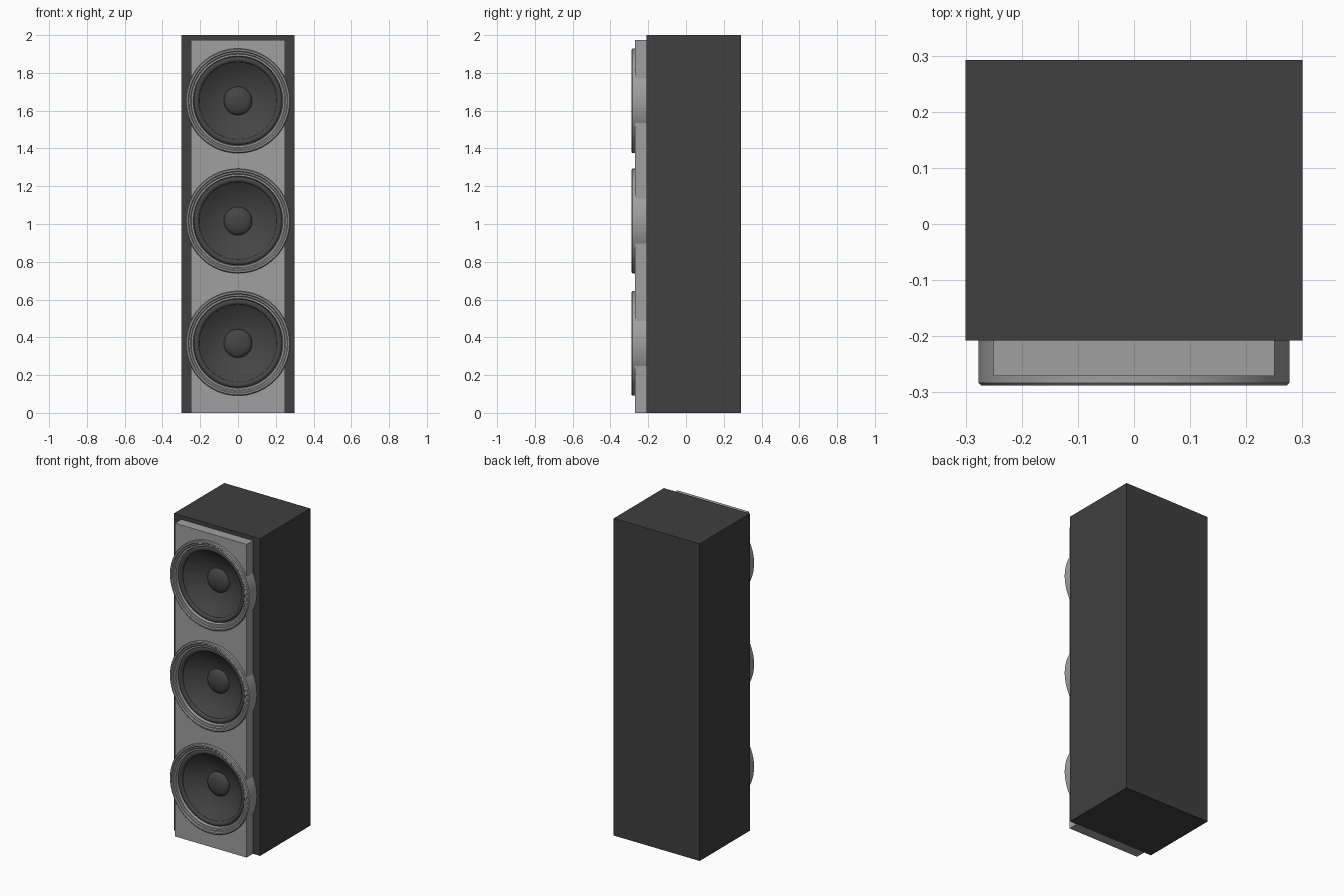
import bpy, math

if "Cube" in bpy.data.objects:
    bpy.data.objects.remove(bpy.data.objects["Cube"])

SEG = 64
CENTRES = (1.652, 1.016, 0.368)


def material(name, v):
    m = bpy.data.materials.new(name)
    m.diffuse_color = (v, v, v, 1)
    m.use_nodes = True
    m.node_tree.nodes["Principled BSDF"].inputs["Base Color"].default_value = m.diffuse_color
    return m


dark = material("dark_finish", 0.05)
cone_mat = material("cone_black", 0.06)
grey = material("grey_finish", 0.35)


def box(name, lo, hi, mat):
    bpy.ops.mesh.primitive_cube_add(size=1, location=[(a + b) / 2 for a, b in zip(lo, hi)])
    o = bpy.context.object
    o.name = name
    o.scale = [b - a for a, b in zip(lo, hi)]
    bpy.ops.object.transform_apply(location=False, rotation=False, scale=True)
    o.data.materials.append(mat)
    return o


def lathe(name, profile, z, mat, closed=False):
    """Spin (radius, y) points round the y axis at height z."""
    verts, faces, rings = [], [], []
    for r, y in profile:
        n = 1 if r == 0 else SEG
        rings.append([len(verts) + i for i in range(n)])
        verts += [(r * math.cos(2 * math.pi * i / SEG), y, r * math.sin(2 * math.pi * i / SEG))
                  for i in range(n)]
    pairs = list(zip(rings, rings[1:])) + ([(rings[-1], rings[0])] if closed else [])
    for a, b in pairs:
        for i in range(SEG):
            j = (i + 1) % SEG
            if len(b) == 1:
                faces.append((a[i], b[0], a[j]))
            else:
                faces.append((a[i], b[i], b[j], a[j]))
    me = bpy.data.meshes.new(name)
    me.from_pydata(verts, [], faces)
    me.materials.append(mat)
    o = bpy.data.objects.new(name, me)
    o.location.z = z
    bpy.context.collection.objects.link(o)
    bpy.ops.object.select_all(action='DESELECT')
    o.select_set(True)
    bpy.context.view_layer.objects.active = o
    bpy.ops.object.mode_set(mode='EDIT')
    bpy.ops.mesh.select_all(action='SELECT')
    bpy.ops.mesh.normals_make_consistent(inside=False)
    bpy.ops.object.mode_set(mode='OBJECT')
    bpy.ops.object.shade_smooth_by_angle(angle=math.radians(35))
    return o


# Cabinet and front baffle
cabinet = box("cabinet", (-0.3, -0.208, 0), (0.3, 0.292, 2), dark)
baffle = box("front_baffle", (-0.25, -0.271, 0), (0.25, -0.208, 1.975), grey)

# Driver openings
for z in CENTRES:
    bpy.ops.mesh.primitive_cylinder_add(vertices=SEG, radius=0.243, depth=0.2,
                                        location=(0, -0.25, z), rotation=(math.pi / 2, 0, 0))
    cutter = bpy.context.object
    cutter.name = "opening_cutter"
    for target in (cabinet, baffle):
        mod = target.modifiers.new("opening", 'BOOLEAN')
        mod.object = cutter
        mod.operation = 'DIFFERENCE'
        mod.solver = 'EXACT'
        bpy.context.view_layer.objects.active = target
        bpy.ops.object.modifier_apply(modifier=mod.name)
    bpy.data.objects.remove(cutter)

# Drivers: stepped frame, rolled surround, cone and dust cap
frame = [(0.277, -0.208), (0.277, -0.283), (0.272, -0.288), (0.264, -0.288),
         (0.259, -0.282), (0.252, -0.282), (0.247, -0.277), (0.238, -0.277),
         (0.234, -0.262), (0.234, -0.208)]
surround = [(0.236, -0.255)]
surround += [(0.22 + 0.015 * math.cos(t * math.pi / 8), -0.255 - 0.014 * math.sin(t * math.pi / 8))
             for t in range(9)]
cone = [(0.206, -0.254), (0.2, -0.250), (0.17, -0.230), (0.13, -0.209), (0.1, -0.198), (0.07, -0.191)]
cap = [(0.075 * math.cos(t * math.pi / 16), -0.192 - 0.03 * math.sin(t * math.pi / 16))
       for t in range(8)] + [(0, -0.222)]
for k, z in enumerate(CENTRES, 1):
    lathe(f"driver_frame_{k}", frame, z, grey, closed=True)
    lathe(f"driver_surround_{k}", surround, z, cone_mat)
    lathe(f"driver_cone_{k}", cone, z, cone_mat)
    lathe(f"dust_cap_{k}", cap, z, cone_mat)
